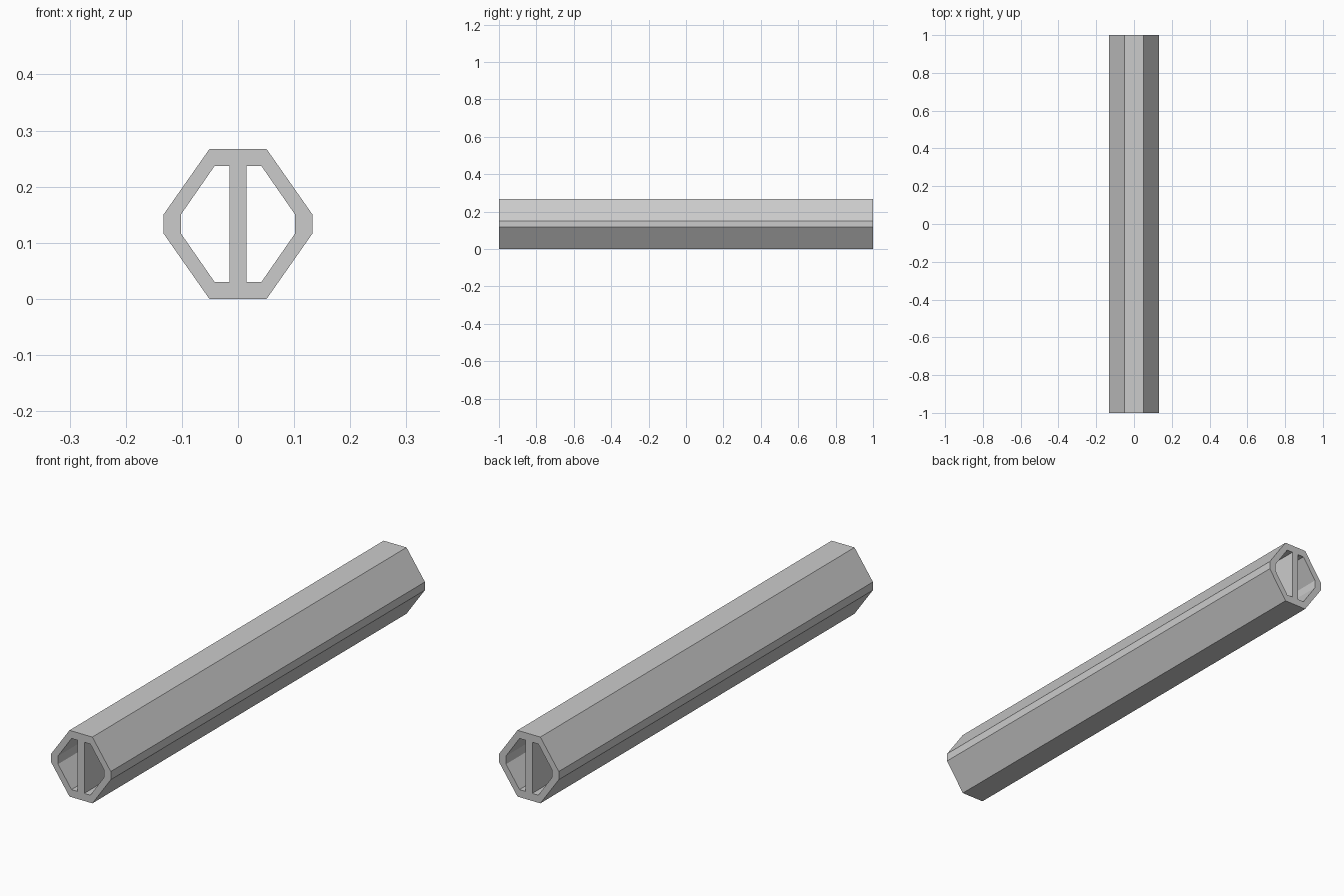
import bpy
import bmesh
from mathutils import Vector

cube = bpy.data.objects.get("Cube")
if cube:
    bpy.data.objects.remove(cube, do_unlink=True)

LENGTH = 2.0
MID_Z = 0.1335

# One flat grey
grey = bpy.data.materials.new("light_grey")
grey.use_nodes = True
color = (0.6, 0.6, 0.6, 1)
grey.diffuse_color = color
grey.node_tree.nodes["Principled BSDF"].inputs["Base Color"].default_value = color


def mirror_z(upper):
    """Complete an upper half profile with its reflection below the middle."""
    return upper + [(x, -z) for x, z in reversed(upper)]


# Eight-sided outer wall and the two slots either side of the central web
outline = mirror_z([(-0.133, 0.0165), (-0.051, 0.1335), (0.051, 0.1335), (0.133, 0.0165)])
slot = mirror_z([(0.015, 0.103), (0.042, 0.103), (0.102, 0.0165)])
loops = [outline, slot, [(-x, z) for x, z in slot]]

# Fill the cross-section
bm = bmesh.new()
for loop in loops:
    verts = [bm.verts.new((x, -LENGTH / 2, MID_Z + z)) for x, z in loop]
    for i, v in enumerate(verts):
        bm.edges.new((v, verts[(i + 1) % len(verts)]))
bmesh.ops.triangle_fill(bm, use_beauty=True, use_dissolve=False,
                        edges=bm.edges[:], normal=Vector((0, -1, 0)))

# Extrude it along the full length, keeping the front cap
result = bmesh.ops.extrude_face_region(bm, geom=bm.faces[:], use_keep_orig=True)
moved = [g for g in result["geom"] if isinstance(g, bmesh.types.BMVert)]
bmesh.ops.translate(bm, vec=(0, LENGTH, 0), verts=moved)
bmesh.ops.recalc_face_normals(bm, faces=bm.faces[:])

mesh = bpy.data.meshes.new("tube_with_web")
bm.to_mesh(mesh)
bm.free()
mesh.materials.append(grey)
tube = bpy.data.objects.new("tube_with_web", mesh)
bpy.context.collection.objects.link(tube)
